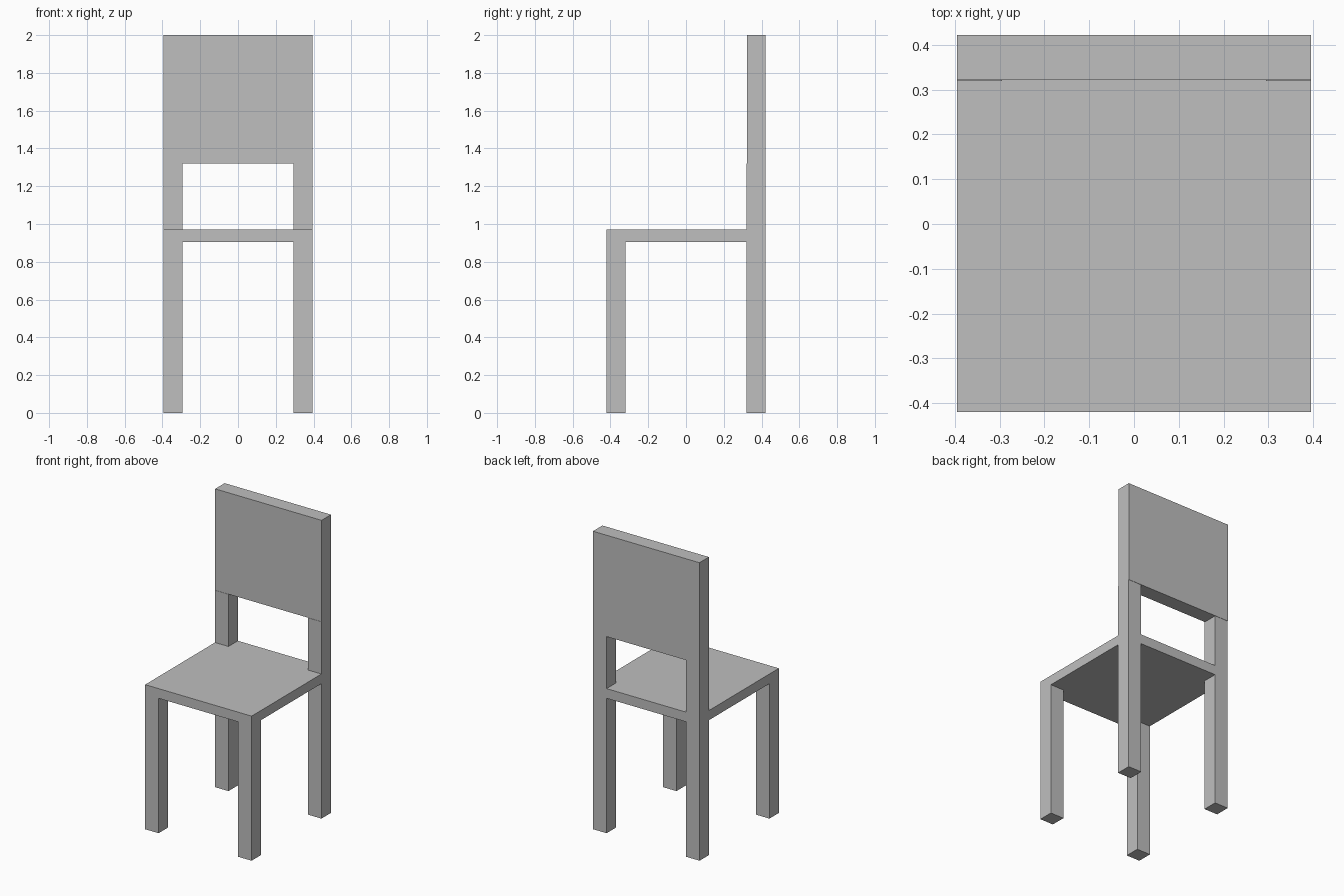
import bpy

cube = bpy.data.objects.get("Cube")
if cube:
    bpy.data.objects.remove(cube, do_unlink=True)

# Single grey finish
grey = bpy.data.materials.new("plain grey")
grey.use_nodes = True
colour = (0.52, 0.52, 0.52, 1)
grey.diffuse_color = colour
grey.node_tree.nodes["Principled BSDF"].inputs["Base Color"].default_value = colour


def box(name, x, y, z):
    """Box spanning the given (low, high) ranges."""
    spans = (x, y, z)
    bpy.ops.mesh.primitive_cube_add(size=1, location=[(a + b) / 2 for a, b in spans])
    ob = bpy.context.object
    ob.name = ob.data.name = name
    ob.scale = [b - a for a, b in spans]
    bpy.ops.object.transform_apply(location=False, rotation=False, scale=True)
    ob.data.materials.append(grey)
    return ob


HALF_W, HALF_D, LEG = 0.395, 0.42, 0.1
SEAT_LOW, SEAT_TOP, PANEL_LOW, TOP = 0.905, 0.97, 1.32, 2.0
front = (-HALF_D, -HALF_D + LEG)
back = (HALF_D - LEG, HALF_D)

# Seat and backrest
box("seat", (-HALF_W, HALF_W), (-HALF_D, HALF_D), (SEAT_LOW, SEAT_TOP))
box("backrest", (-HALF_W, HALF_W), (back[0] + 0.002, HALF_D + 0.002), (PANEL_LOW, TOP))

# Legs and the posts that carry the backrest
for side, x in (("left", (HALF_W - LEG, HALF_W)), ("right", (-HALF_W, -HALF_W + LEG))):
    box(f"front_leg_{side}", x, front, (0, SEAT_LOW))
    box(f"back_leg_{side}", x, back, (0, SEAT_LOW))
    box(f"back_post_{side}", x, back, (SEAT_TOP, PANEL_LOW))
